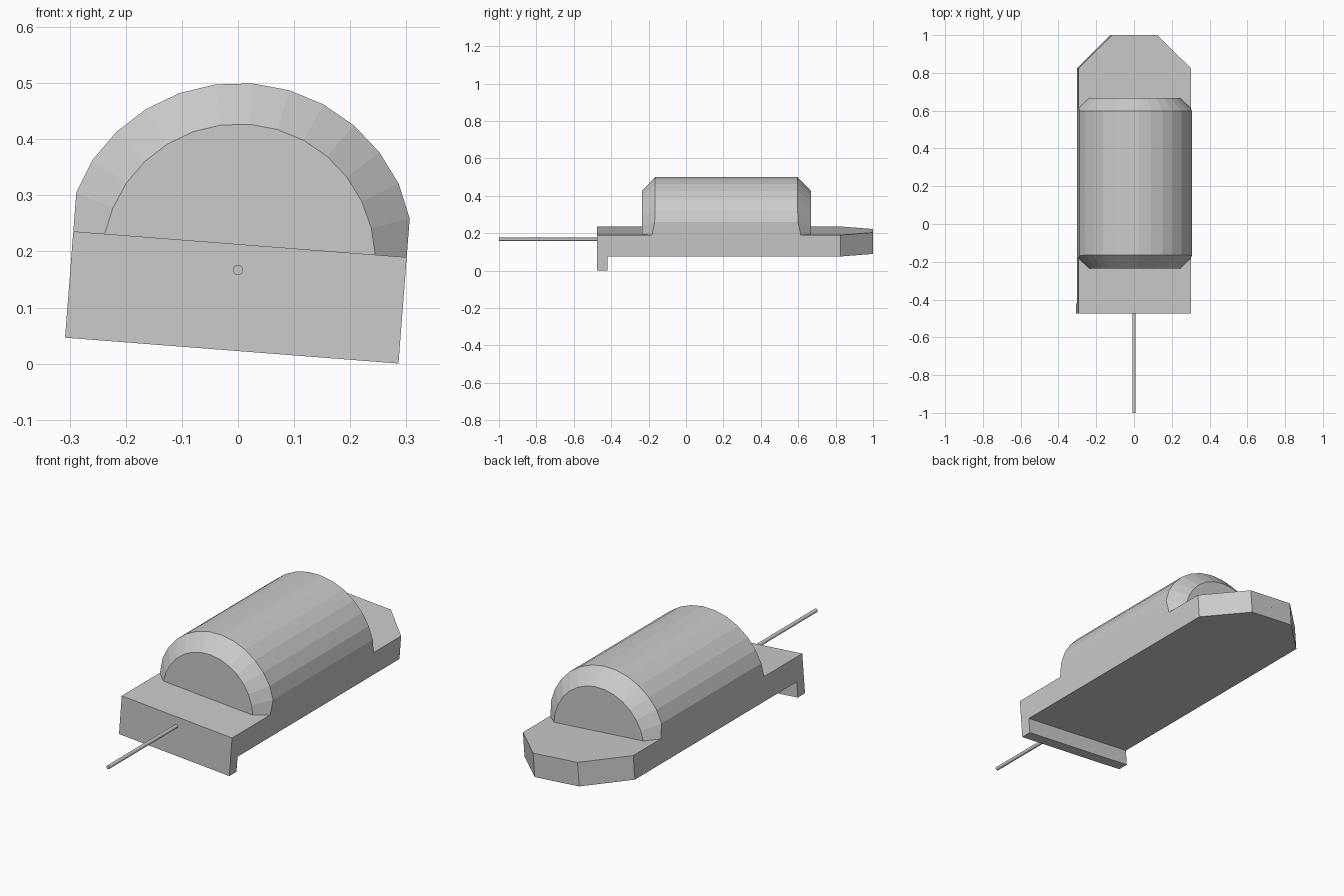
import bpy, bmesh, math
from mathutils import Vector

cube = bpy.data.objects.get("Cube")
if cube:
    bpy.data.objects.remove(cube, do_unlink=True)

ROLL, AXIS_Z = 0.0773, 0.167      # whole model leans sideways about the rod
HALF_W, DECK = 0.298, 0.046       # half width, deck height above the rod
R_OUT, R_IN, CENTRE = 0.316, 0.243, 0.0175
BEVEL = 0.07

grey = bpy.data.materials.new("plain grey")
grey.use_nodes = True
colour = (0.6, 0.6, 0.6, 1)
grey.diffuse_color = colour
grey.node_tree.nodes["Principled BSDF"].inputs["Base Color"].default_value = colour


def finish(name, bm):
    bmesh.ops.recalc_face_normals(bm, faces=bm.faces)
    mesh = bpy.data.meshes.new(name)
    bm.to_mesh(mesh)
    bm.free()
    mesh.materials.append(grey)
    obj = bpy.data.objects.new(name, mesh)
    obj.location.z = AXIS_Z
    obj.rotation_euler.y = ROLL
    bpy.context.collection.objects.link(obj)
    return obj


def loft(bm, rings):
    """Skin closed rings of equal length and cap both ends."""
    loops = [[bm.verts.new(p) for p in ring] for ring in rings]
    n = len(loops[0])
    for a, b in zip(loops, loops[1:]):
        for i in range(n):
            j = (i + 1) % n
            bm.faces.new((a[i], a[j], b[j], b[i]))
    bm.faces.new(loops[0])
    bm.faces.new(loops[-1])


# Base slab with a lip under its front edge
bm = bmesh.new()
side = [(-0.475, DECK), (-0.475, -0.144), (-0.42, -0.144),
        (-0.42, -0.069), (1, -0.069), (1, DECK)]
loft(bm, [[(x, y, z) for y, z in side] for x in (-HALF_W, HALF_W)])

# Cut the two rear corners
for s in (-1, 1):
    geom = bm.verts[:] + bm.edges[:] + bm.faces[:]
    cut = bmesh.ops.bisect_plane(bm, geom=geom, plane_co=(s * HALF_W, 0.825, 0),
                                 plane_no=Vector((s * 0.175, 0.178, 0)),
                                 clear_outer=True)
    edges = [e for e in cut["geom_cut"] if isinstance(e, bmesh.types.BMEdge)]
    bmesh.ops.contextual_create(bm, geom=edges)
finish("base_slab", bm)


# Barrel cover: faceted arch with bevelled ends and sides trimmed flush
def arch(radius, y, inward):
    ring = []
    for k in range(-7, 8):
        a = math.radians(12 * k)
        x = max(-HALF_W, min(HALF_W, radius * math.sin(a)))
        z = DECK if abs(k) == 7 else CENTRE + radius * math.cos(a)
        trim = max(0, radius - math.hypot(x, z - CENTRE)) if radius == R_OUT and abs(k) > 5 else 0
        ring.append((x, y - inward * trim, z))
    return ring


bm = bmesh.new()
loft(bm, [arch(R_IN, -0.235, 1), arch(R_OUT, -0.235 + BEVEL, 1),
          arch(R_OUT, 0.667 - BEVEL, -1), arch(R_IN, 0.667, -1)])
finish("arched_cover", bm)

# Thin rod running through the whole length
bm = bmesh.new()
loft(bm, [[(0.009 * math.cos(t * math.pi / 8), y, 0.009 * math.sin(t * math.pi / 8))
           for t in range(16)] for y in (-1, 1.0005)])
finish("long_rod", bm)
